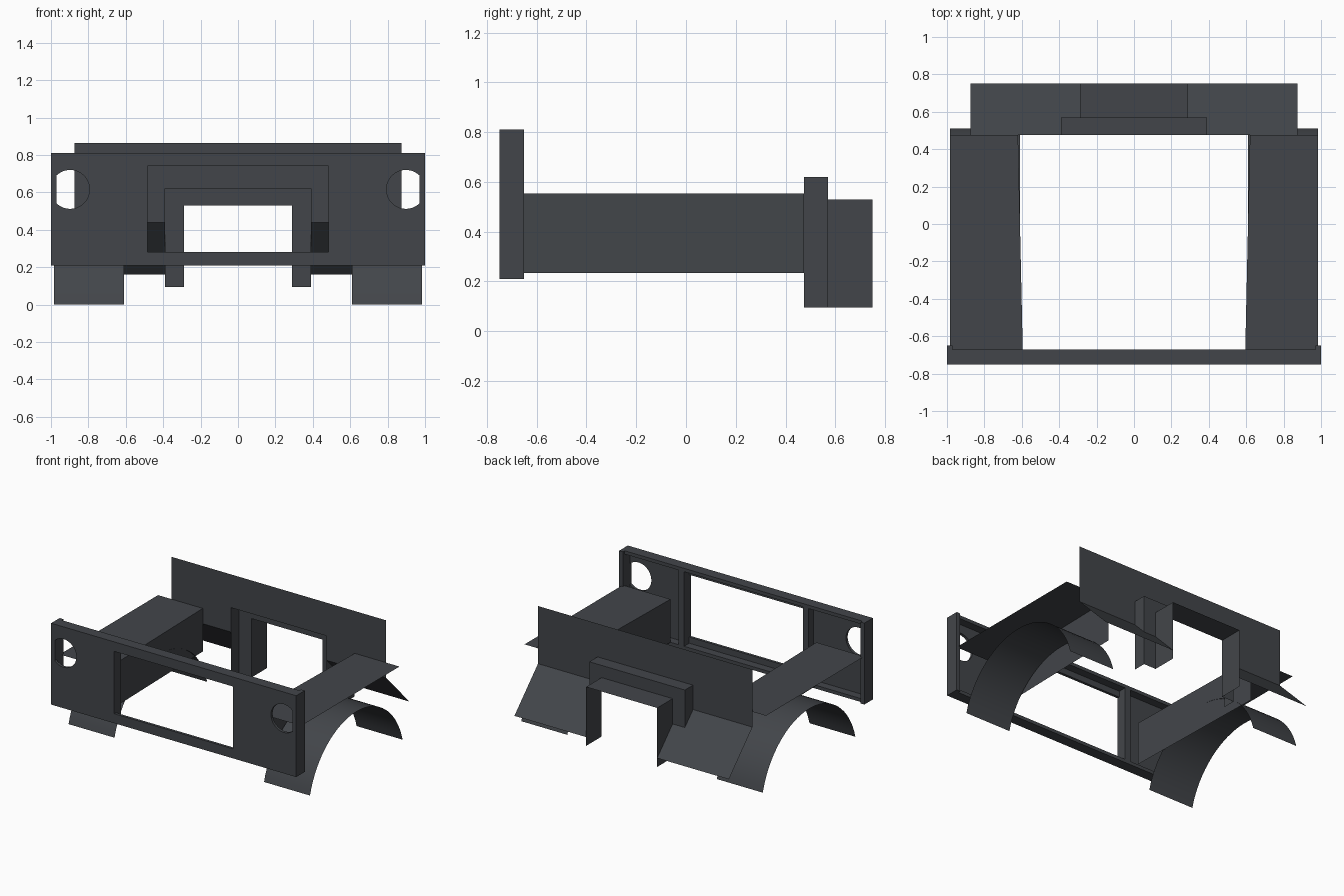
import bpy, math

if "Cube" in bpy.data.objects:
    bpy.data.objects.remove(bpy.data.objects["Cube"])

paint = bpy.data.materials.new("dark_grey_paint")
paint.diffuse_color = (0.055, 0.06, 0.068, 1)
paint.use_nodes = True
paint.node_tree.nodes["Principled BSDF"].inputs["Base Color"].default_value = paint.diffuse_color


def mesh_object(name, verts, faces):
    me = bpy.data.meshes.new(name)
    me.from_pydata(verts, [], faces)
    me.update()
    ob = bpy.data.objects.new(name, me)
    bpy.context.collection.objects.link(ob)
    me.materials.append(paint)
    return ob


def box(name, x0, x1, y0, y1, z0, z1):
    v = [(x, y, z) for z in (z0, z1) for y in (y0, y1) for x in (x0, x1)]
    f = [(0, 2, 3, 1), (4, 5, 7, 6), (0, 1, 5, 4),
         (2, 6, 7, 3), (0, 4, 6, 2), (1, 3, 7, 5)]
    return mesh_object(name, v, f)


def sweep(name, rail_a, rail_b):
    """Sheet between two matching point rails."""
    n = len(rail_a)
    faces = [(i, i + 1, n + i + 1, n + i) for i in range(n - 1)]
    return mesh_object(name, list(rail_a) + list(rail_b), faces)


def cut(target, cutter):
    mod = target.modifiers.new("cut", 'BOOLEAN')
    mod.operation = 'DIFFERENCE'
    mod.solver = 'EXACT'
    mod.object = cutter
    cutter.hide_render = True
    bpy.context.view_layer.objects.active = target
    bpy.ops.object.modifier_apply(modifier=mod.name)
    bpy.data.objects.remove(cutter)


# Front panel skin with radiator opening and headlight holes
panel = box("front_panel", -0.97, 0.97, -0.75, -0.73, 0.21, 0.81)
cut(panel, box("opening_cutter", -0.485, 0.485, -0.9, -0.6, 0.28, 0.74))
for s in (-1, 1):
    bpy.ops.mesh.primitive_cylinder_add(vertices=48, radius=0.104, depth=0.3,
                                        location=(s * 0.898, -0.74, 0.616),
                                        rotation=(math.pi / 2, 0, 0))
    cut(panel, bpy.context.object)

# Panel stiffening rails
box("panel_top_rail", -0.97, 0.97, -0.73, -0.67, 0.785, 0.81)
box("panel_bottom_rail", -0.97, 0.97, -0.73, -0.67, 0.21, 0.235)

for s, side in ((-1, "left"), (1, "right")):
    # Panel end flanges and opening jambs
    a, b = sorted((s * 0.97, s * 1.0))
    box(side + "_panel_flange", a, b, -0.75, -0.65, 0.21, 0.81)
    a, b = sorted((s * 0.485, s * 0.53))
    box(side + "_opening_jamb", a, b, -0.73, -0.67, 0.235, 0.785)

    # Inner fender: flat top shelf folding down into the inner wall
    def fender_rail(y, inner):
        return [(s * 0.985, y, 0.553), (s * inner, y, 0.553), (s * inner, y, 0.235)]
    sweep(side + "_inner_fender", fender_rail(-0.67, 0.595), fender_rail(0.475, 0.62))

    # Wheel arch sheet
    R, cy, cz = 0.559, -0.028, -0.146
    a0 = math.asin(-cz / R)
    arc = [(cy + R * math.cos(t), cz + R * math.sin(t))
           for t in (a0 + (math.pi - 2 * a0) * i / 32 for i in range(33))]
    arch = sweep(side + "_wheel_arch", [(s * 0.61, y, z) for y, z in arc],
                 [(s * 0.985, y, z) for y, z in arc])
    arch.data.polygons.foreach_set("use_smooth", [True] * len(arch.data.polygons))

    # Sloping toe board, notched around the tunnel
    zs = 0.44 - 0.28 * (0.57 - 0.475) / 0.275
    mesh_object(side + "_toe_board",
                [(s * 0.39, 0.475, 0.44), (s * 0.875, 0.475, 0.44), (s * 0.875, 0.75, 0.16),
                 (s * 0.29, 0.75, 0.16), (s * 0.29, 0.57, zs), (s * 0.39, 0.57, zs)],
                [(0, 1, 2, 3, 4, 5)])

# Firewall sheet with tunnel opening
mesh_object("firewall",
            [(x, 0.475, z) for x, z in
             [(-0.875, 0.44), (-0.39, 0.44), (-0.39, 0.62), (0.39, 0.62),
              (0.39, 0.44), (0.875, 0.44), (0.875, 0.865), (-0.875, 0.865)]],
            [(0, 1, 2, 7), (2, 3, 6, 7), (3, 4, 5, 6)])


# Stepped transmission tunnel: wide section, step face, narrow section
def hoop(w, h, y):
    return [(-w, y, 0.095), (-w, y, h), (w, y, h), (w, y, 0.095)]


sweep("tunnel_wide", hoop(0.39, 0.62, 0.475), hoop(0.39, 0.62, 0.57))
sweep("tunnel_step", hoop(0.39, 0.62, 0.57), hoop(0.29, 0.53, 0.57))
sweep("tunnel_narrow", hoop(0.29, 0.53, 0.57), hoop(0.29, 0.53, 0.75))
